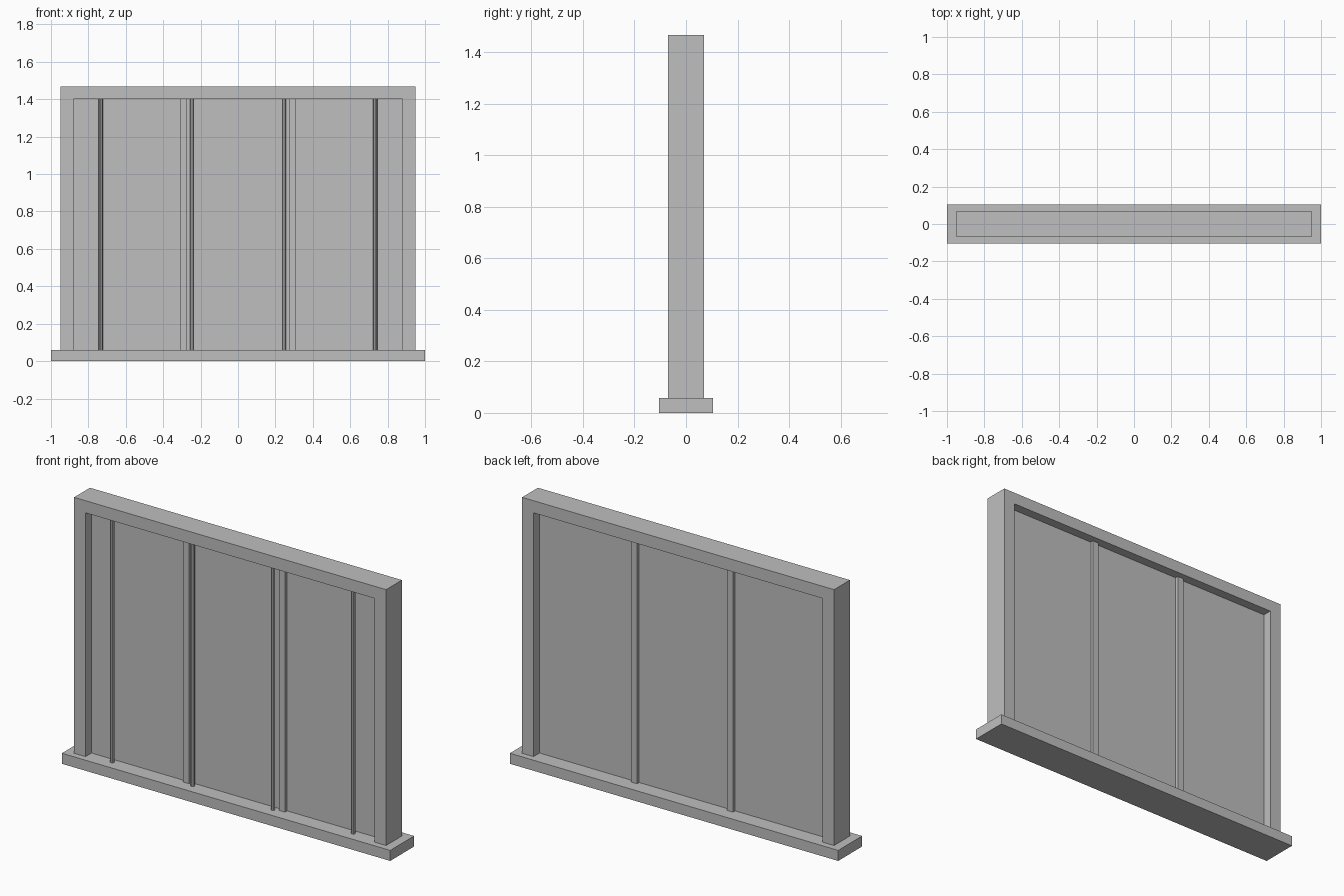
import bpy
import bmesh
from mathutils import Matrix

cube = bpy.data.objects.get("Cube")
if cube:
    bpy.data.objects.remove(cube, do_unlink=True)

SILL_TOP, OPENING_TOP, FRAME_TOP = 0.058, 1.40, 1.467
FRAME_X, OPENING_X, FRAME_Y = 0.95, 0.88, 0.069

grey = bpy.data.materials.new("plain grey")
grey.use_nodes = True
grey.diffuse_color = (0.52, 0.52, 0.52, 1)
grey.node_tree.nodes["Principled BSDF"].inputs["Base Color"].default_value = grey.diffuse_color


def finish(name, bm):
    bmesh.ops.recalc_face_normals(bm, faces=bm.faces)
    mesh = bpy.data.meshes.new(name)
    bm.to_mesh(mesh)
    bm.free()
    mesh.materials.append(grey)
    obj = bpy.data.objects.new(name, mesh)
    bpy.context.collection.objects.link(obj)
    return obj


def box(name, x, half_width, half_depth, z0, z1):
    bm = bmesh.new()
    size = Matrix.Diagonal((2 * half_width, 2 * half_depth, z1 - z0, 1))
    place = Matrix.Translation((x, 0, (z0 + z1) / 2))
    bmesh.ops.create_cube(bm, size=1, matrix=place @ size)
    return finish(name, bm)


def rod(name, x, y, radius, z0, z1):
    bm = bmesh.new()
    bmesh.ops.create_cone(bm, cap_ends=True, segments=8, radius1=radius, radius2=radius,
                          depth=z1 - z0, matrix=Matrix.Translation((x, y, (z0 + z1) / 2)))
    return finish(name, bm)


# Sill
box("sill", 0, 1.0, 0.104, 0, SILL_TOP)

# Surround: jambs and head as one arch-shaped profile, extruded in depth
outline = [(-FRAME_X, SILL_TOP), (-FRAME_X, FRAME_TOP), (FRAME_X, FRAME_TOP), (FRAME_X, SILL_TOP),
           (OPENING_X, SILL_TOP), (OPENING_X, OPENING_TOP),
           (-OPENING_X, OPENING_TOP), (-OPENING_X, SILL_TOP)]
bm = bmesh.new()
face = bm.faces.new([bm.verts.new((x, -FRAME_Y, z)) for x, z in outline])
extruded = bmesh.ops.extrude_face_region(bm, geom=[face], use_keep_orig=True)
moved = [v for v in extruded["geom"] if isinstance(v, bmesh.types.BMVert)]
bmesh.ops.translate(bm, verts=moved, vec=(0, 2 * FRAME_Y, 0))
finish("frame", bm)

# Pane filling the opening
box("pane", 0, OPENING_X, 0.017, SILL_TOP, OPENING_TOP)

# Mullions and front bars, mirrored left and right
for side, sign in (("left", 1), ("right", -1)):
    box(f"{side}_mullion", sign * 0.292, 0.019, 0.035, SILL_TOP, OPENING_TOP)
    for place, x in (("inner", 0.245), ("outer", 0.734)):
        rod(f"{side}_{place}_bar", sign * x, -0.045, 0.011, SILL_TOP, OPENING_TOP)
